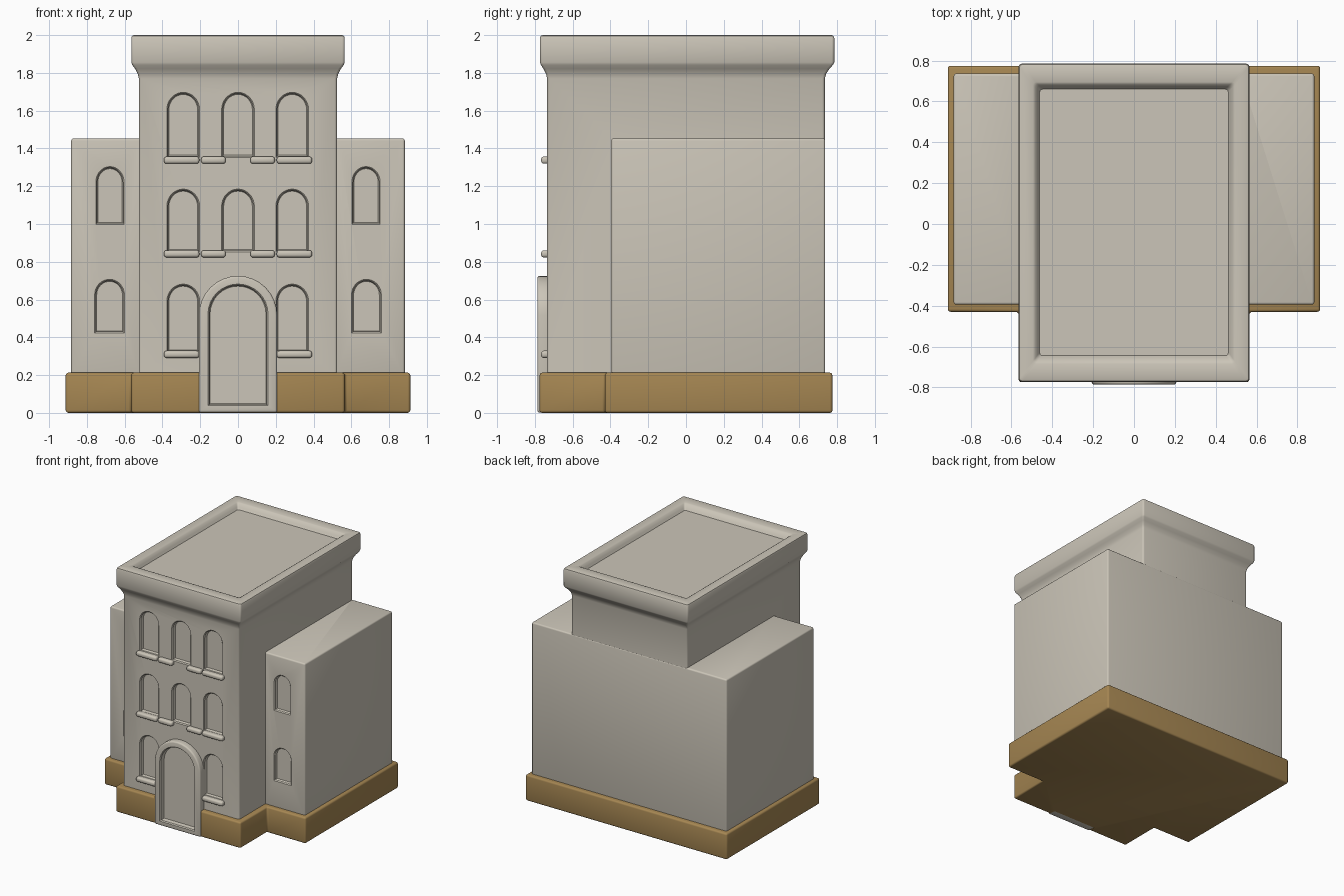
import bpy, bmesh, math

if "Cube" in bpy.data.objects:
    bpy.data.objects.remove(bpy.data.objects["Cube"])


def material(name, col):
    m = bpy.data.materials.new(name)
    m.diffuse_color = (*col, 1)
    m.use_nodes = True
    m.node_tree.nodes["Principled BSDF"].inputs["Base Color"].default_value = m.diffuse_color
    return m


STONE = material("warm stone", (0.60, 0.56, 0.48))
PLINTH = material("ochre plinth", (0.38, 0.24, 0.085))


def loft(bm, rings):
    """Closed solid through equal-length point rings, capped at both ends."""
    loops = [[bm.verts.new(p) for p in r] for r in rings]
    n = len(loops[0])
    for a, b in zip(loops, loops[1:]):
        for i in range(n):
            j = (i + 1) % n
            bm.faces.new((a[i], a[j], b[j], b[i]))
    bm.faces.new(loops[0][::-1])
    bm.faces.new(loops[-1])


def finish(bm, name, mat):
    bmesh.ops.recalc_face_normals(bm, faces=bm.faces[:])
    me = bpy.data.meshes.new(name)
    bm.to_mesh(me)
    bm.free()
    ob = bpy.data.objects.new(name, me)
    bpy.context.collection.objects.link(ob)
    me.materials.append(mat)
    return ob


def select(ob):
    bpy.ops.object.select_all(action='DESELECT')
    ob.select_set(True)
    bpy.context.view_layer.objects.active = ob


def bevel(ob, width):
    m = ob.modifiers.new("bevel", 'BEVEL')
    m.width, m.segments, m.limit_method = width, 3, 'ANGLE'
    select(ob)
    bpy.ops.object.modifier_apply(modifier="bevel")


def boolean(ob, other, op):
    m = ob.modifiers.new("bool", 'BOOLEAN')
    m.object, m.operation, m.solver = other, op, 'EXACT'
    select(ob)
    bpy.ops.object.modifier_apply(modifier="bool")
    bpy.data.objects.remove(other)


def smooth(ob):
    select(ob)
    bpy.ops.object.shade_smooth_by_angle(angle=math.radians(35))


def box_rings(x0, x1, y0, y1, z0, z1):
    return [[(x0, y0, z), (x1, y0, z), (x1, y1, z), (x0, y1, z)] for z in (z0, z1)]


def rounded(hx, y0, y1, z, r=0.014):
    pts = []
    for cx, cy, a in ((hx - r, y1 - r, 0), (r - hx, y1 - r, 90),
                      (r - hx, y0 + r, 180), (hx - r, y0 + r, 270)):
        for k in range(4):
            t = math.radians(a + 30 * k)
            pts.append((cx + r * math.cos(t), cy + r * math.sin(t), z))
    return pts


def arch(cx, hw, z0, z1, y, rise, grow=0.0, n=16):
    """Round-headed outline in the plane y."""
    hw, z0, z1 = hw + grow, z0 - grow, z1 + grow
    spring = z1 - rise - grow
    pts = [(cx - hw, y, z0), (cx + hw, y, z0)]
    for k in range(n + 1):
        t = math.pi * k / n
        pts.append((cx + hw * math.cos(t), y, spring + (z1 - spring) * math.sin(t)))
    return pts


def niche(bm, cx, hw, z0, z1, face, depth, rise):
    """Cutter for a recess with a softened rim."""
    loft(bm, [arch(cx, hw, z0, z1, face + depth, rise, -0.004),
              arch(cx, hw, z0, z1, face + depth - 0.006, rise),
              arch(cx, hw, z0, z1, face + 0.008, rise),
              arch(cx, hw, z0, z1, face, rise, 0.007),
              arch(cx, hw, z0, z1, face - 0.03, rise, 0.007)])


# Tower with flared cornice and sunken roof
bm = bmesh.new()
loft(bm, [rounded(*r) for r in (
    (0.525, -0.735, 0.735, 0.20), (0.525, -0.735, 0.735, 1.77),
    (0.531, -0.741, 0.742, 1.795), (0.545, -0.755, 0.760, 1.822),
    (0.560, -0.768, 0.778, 1.842), (0.565, -0.773, 0.785, 1.856),
    (0.565, -0.773, 0.785, 1.985), (0.561, -0.769, 0.781, 1.996),
    (0.551, -0.759, 0.771, 2.0), (0.495, -0.685, 0.695, 2.0),
    (0.484, -0.672, 0.684, 1.994), (0.472, -0.655, 0.672, 1.972),
    (0.462, -0.645, 0.660, 1.955))])
body = finish(bm, "building_body", STONE)

# Side wings as one block through the tower
bm = bmesh.new()
loft(bm, box_rings(-0.883, 0.883, -0.395, 0.737, 0.20, 1.453))
wings = finish(bm, "wings", STONE)
bevel(wings, 0.012)
boolean(body, wings, 'UNION')

# Arched windows
bm = bmesh.new()
for z0, z1 in ((0.33, 0.675), (0.86, 1.178), (1.36, 1.69)):
    for cx in (-0.29, 0, 0.287):
        if cx or z0 > 0.5:
            niche(bm, cx, 0.08, z0, z1, -0.735, 0.032, 0.085)
for s in (-1, 1):
    niche(bm, s * 0.678, 0.068, 1.005, 1.297, -0.395, 0.026, 0.075)
    niche(bm, s * 0.68, 0.072, 0.43, 0.70, -0.395, 0.026, 0.075)
boolean(body, finish(bm, "window_cutter", STONE), 'DIFFERENCE')
smooth(body)

# Window sills, with split sills below the middle windows
bm = bmesh.new()
for z in (0.31, 0.842, 1.338):
    for s in (-1, 1):
        spans = [(0.205, 0.392)] if z < 0.5 else [(0.205, 0.392), (0.065, 0.195)]
        for a, b in spans:
            x0, x1 = sorted((s * a, s * b))
            loft(bm, box_rings(x0, x1, -0.767, -0.72, z - 0.019, z + 0.019))
sills = finish(bm, "window_sills", STONE)
bevel(sills, 0.014)
smooth(sills)

# Plinth following the stepped plan, opened for the door
plan = [(0.565, -0.775), (0.565, -0.43), (0.912, -0.43), (0.912, 0.775)]
plan += [(-x, y) for x, y in reversed(plan)]
bm = bmesh.new()
loft(bm, [[(x, y, z) for x, y in plan] for z in (0, 0.213)])
plinth = finish(bm, "plinth", PLINTH)
bevel(plinth, 0.014)
bm = bmesh.new()
loft(bm, [arch(0, 0.2, -0.1, 0.71, y, 0.2) for y in (-0.72, -0.85)])
boolean(plinth, finish(bm, "plinth_cutter", PLINTH), 'DIFFERENCE')
smooth(plinth)

# Door surround with recessed door panel
bm = bmesh.new()
loft(bm, [arch(0, 0.207, 0.002, 0.725, y, 0.207) for y in (-0.71, -0.787)])
door = finish(bm, "door_surround", STONE)
bevel(door, 0.012)
bm = bmesh.new()
niche(bm, 0, 0.152, 0.045, 0.675, -0.787, 0.042, 0.152)
boolean(door, finish(bm, "door_cutter", STONE), 'DIFFERENCE')
smooth(door)
